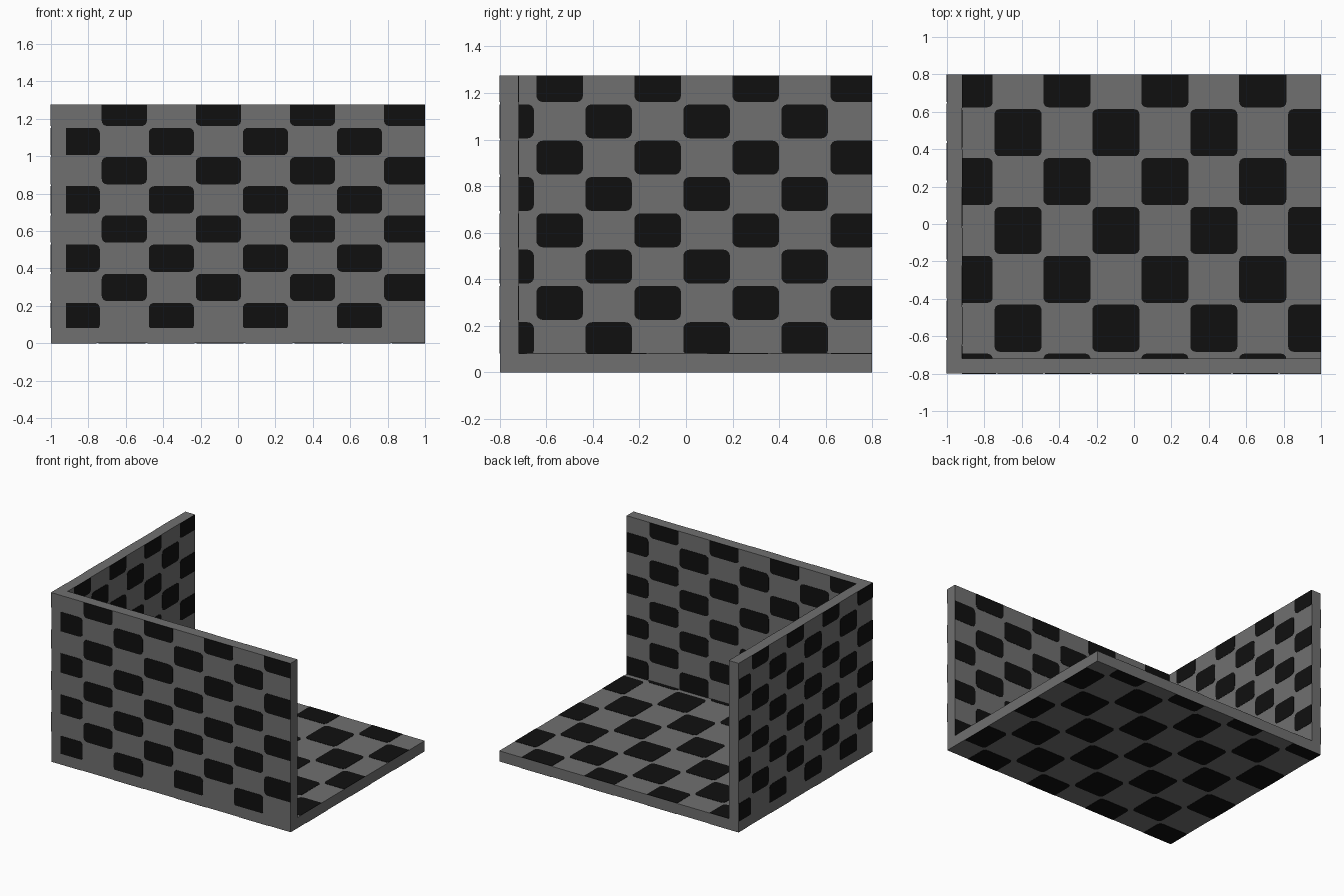
import bpy, bmesh, math

if "Cube" in bpy.data.objects:
    bpy.data.objects.remove(bpy.data.objects["Cube"])

def material(name, v):
    m = bpy.data.materials.new(name)
    m.diffuse_color = (v, v, v, 1)
    m.use_nodes = True
    m.node_tree.nodes["Principled BSDF"].inputs["Base Color"].default_value = m.diffuse_color
    return m

GREY = material("grey panel", 0.16)
BLACK = material("black tile", 0.005)
H, T = 1.275, 0.08        # wall height, panel thickness
PLATE = 0.002             # tile thickness
GAP, RADIUS = 0.005, 0.028

def finish(bm, name, mat):
    bmesh.ops.recalc_face_normals(bm, faces=bm.faces)
    me = bpy.data.meshes.new(name)
    bm.to_mesh(me)
    bm.free()
    me.materials.append(mat)
    ob = bpy.data.objects.new(name, me)
    bpy.context.collection.objects.link(ob)
    return ob

def slab(name, lo, hi):
    bm = bmesh.new()
    bmesh.ops.create_cube(bm, size=1)
    for v in bm.verts:
        v.co = [l + (c + 0.5) * (h - l) for c, l, h in zip(v.co, lo, hi)]
    return finish(bm, name, GREY)

def rounded_outline(u0, u1, v0, v1, ub, vb):
    """Rounded rectangle clipped to the panel bounds."""
    pts = []
    corners = ((u1, v1, -1, -1), (u0, v1, 1, -1), (u0, v0, 1, 1), (u1, v0, -1, 1))
    for i, (cu, cv, su, sv) in enumerate(corners):
        for k in range(5):
            a = math.pi / 2 * (i + k / 4)
            u = cu + su * RADIUS + RADIUS * math.cos(a)
            v = cv + sv * RADIUS + RADIUS * math.sin(a)
            p = (min(max(u, ub[0]), ub[1]), min(max(v, vb[0]), vb[1]))
            if not any(math.dist(p, q) < 1e-5 for q in pts):
                pts.append(p)
    return pts

def tiles(name, place, ugrid, vgrid, ub, vb, mu=None, mv=None):
    """Checker of plates; grids are (start, pitch, count); mu, mv mirror sums."""
    bm = bmesh.new()
    for c in range(ugrid[2]):
        for r in range(vgrid[2]):
            if (c + r) % 2:
                continue
            u0 = ugrid[0] + c * ugrid[1]
            v0 = vgrid[0] + r * vgrid[1]
            u1, v1 = u0 + ugrid[1], v0 + vgrid[1]
            if mu is not None:
                u0, u1 = mu - u1, mu - u0
            if mv is not None:
                v0, v1 = mv - v1, mv - v0
            u0, u1, v0, v1 = u0 + GAP, u1 - GAP, v0 + GAP, v1 - GAP
            if min(u1, ub[1]) - max(u0, ub[0]) < 0.005 or min(v1, vb[1]) - max(v0, vb[0]) < 0.005:
                continue
            pts = rounded_outline(u0, u1, v0, v1, ub, vb)
            low = [bm.verts.new(place(u, v, 0)) for u, v in pts]
            top = [bm.verts.new(place(u, v, PLATE)) for u, v in pts]
            bm.faces.new(low[::-1])
            bm.faces.new(top)
            n = len(pts)
            for i in range(n):
                j = (i + 1) % n
                bm.faces.new((low[i], low[j], top[j], top[i]))
    return finish(bm, name, BLACK)

# Panels
slab("floor_panel", (-1, -0.8, 0), (1, 0.8, T))
slab("left_wall", (-1, -0.8, T), (-1 + T, 0.8, H))
slab("front_wall", (-1 + T, -0.8, T), (1, -0.8 + T, H))

# Checker grids
rows = (0.064, 0.156, 8)
front = (-0.985, 0.2515, 8)
left = (-0.8585, 0.2105, 8)
floor_x = (-1.0125, 0.2617, 8)
floor_y = (-0.9495, 0.2614, 7)
zb, xin, yin = (T, H), (-1 + T, 1), (-0.8 + T, 0.8)

# Front wall tiles, outside and mirrored inside
tiles("front_wall_outer_tiles", lambda u, v, h: (u, -0.8 - h, v), front, rows, xin, zb)
tiles("front_wall_inner_tiles", lambda u, v, h: (u, -0.8 + T + h, v), front, rows, xin, zb, mu=T)
# Left wall tiles, inside and mirrored outside
tiles("left_wall_inner_tiles", lambda u, v, h: (-1 + T + h, u, v), left, rows, yin, zb)
tiles("left_wall_outer_tiles", lambda u, v, h: (-1 - h, u, v), left, rows, (-0.8, 0.8), zb, mu=0)
# Floor tiles, top and mirrored underside
tiles("floor_top_tiles", lambda u, v, h: (u, v, T + h), floor_x, floor_y, xin, yin)
tiles("floor_underside_tiles", lambda u, v, h: (u, v, -h), floor_x, floor_y, (-1, 1), (-0.8, 0.8), mv=0)
